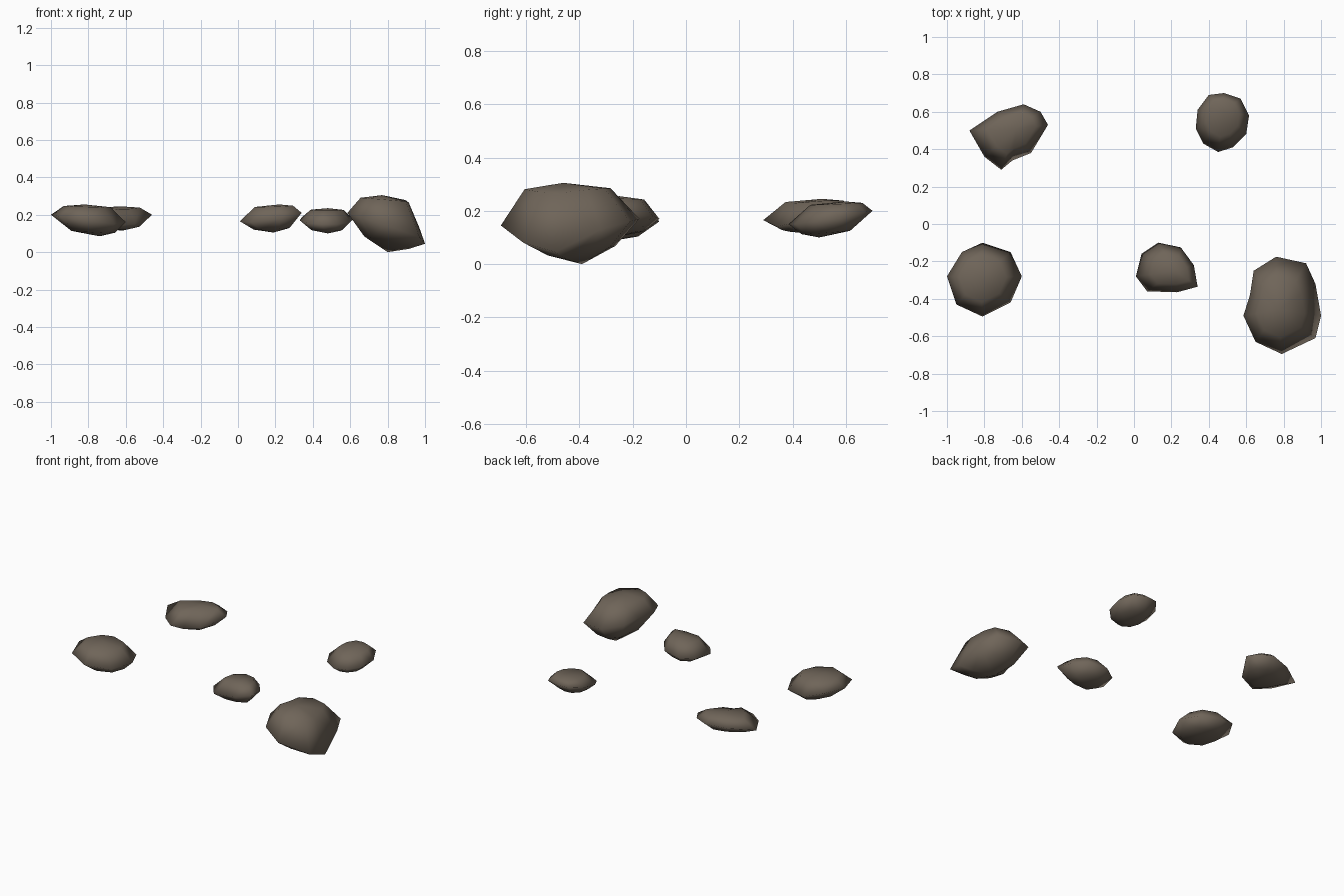
import bpy
import bmesh
from mathutils import Vector

cube = bpy.data.objects.get("Cube")
if cube:
    bpy.data.objects.remove(cube, do_unlink=True)

# Single stone colour
stone = bpy.data.materials.new("warm grey stone")
stone.use_nodes = True
colour = (0.16, 0.13, 0.10, 1)
stone.diffuse_color = colour
shader = stone.node_tree.nodes["Principled BSDF"]
shader.inputs["Base Color"].default_value = colour
shader.inputs["Roughness"].default_value = 0.9


def inset_ring(bm, rim, pole, inward, rise):
    """Ring between the rim and a pole, moved inward and vertically."""
    ring = []
    for point in rim:
        p = point.lerp(pole, inward)
        p.z = point.z + (pole.z - point.z) * rise
        ring.append(bm.verts.new(p))
    return ring


def bridge(bm, lower, upper):
    count = len(lower)
    for i in range(count):
        j = (i + 1) % count
        bm.faces.new((lower[i], lower[j], upper[j], upper[i]))


def cap(bm, ring, pole):
    tip = bm.verts.new(pole)
    for i, vert in enumerate(ring):
        bm.faces.new((vert, ring[(i + 1) % len(ring)], tip))


def make_rock(name, rim, crown, keel, rise=0.85, drop=0.75):
    """Faceted pebble: widest outline, a shoulder above and a belly below."""
    rim = [Vector(p) for p in rim]
    crown, keel = Vector(crown), Vector(keel)
    bm = bmesh.new()
    waist = [bm.verts.new(p) for p in rim]
    shoulder = inset_ring(bm, rim, crown, 0.38, rise)
    belly = inset_ring(bm, rim, keel, 0.42, drop)
    bridge(bm, waist, shoulder)
    bridge(bm, belly, waist)
    cap(bm, shoulder, crown)
    cap(bm, belly, keel)
    bmesh.ops.triangulate(bm, faces=bm.faces[:])
    bmesh.ops.recalc_face_normals(bm, faces=bm.faces[:])
    for face in bm.faces:
        face.smooth = True
    mesh = bpy.data.meshes.new(name)
    bm.to_mesh(mesh)
    bm.free()
    mesh.materials.append(stone)
    rock = bpy.data.objects.new(name, mesh)
    bpy.context.collection.objects.link(rock)
    return rock


# Round rock, front right
make_rock("round_rock", [
    (-0.81, -0.10, 0.16), (-0.92, -0.15, 0.19), (-1.0, -0.28, 0.20),
    (-0.95, -0.43, 0.19), (-0.81, -0.495, 0.17), (-0.66, -0.42, 0.15),
    (-0.60, -0.28, 0.16), (-0.66, -0.15, 0.15),
], crown=(-0.82, -0.29, 0.255), keel=(-0.74, -0.29, 0.085))

# Wedge rock, back right
make_rock("wedge_rock", [
    (-0.88, 0.50, 0.18), (-0.73, 0.60, 0.19), (-0.59, 0.64, 0.20),
    (-0.50, 0.60, 0.20), (-0.46, 0.53, 0.20), (-0.55, 0.38, 0.15),
    (-0.65, 0.34, 0.14), (-0.71, 0.29, 0.165), (-0.80, 0.36, 0.17),
], crown=(-0.63, 0.51, 0.245), keel=(-0.62, 0.46, 0.115))

# Small rock, front centre
make_rock("small_rock", [
    (0.13, -0.10, 0.17), (0.04, -0.16, 0.165), (0.01, -0.28, 0.165),
    (0.07, -0.36, 0.16), (0.23, -0.365, 0.18), (0.34, -0.335, 0.21),
    (0.32, -0.22, 0.19), (0.25, -0.125, 0.18),
], crown=(0.22, -0.25, 0.255), keel=(0.19, -0.25, 0.105))

# Oval rock, back left
make_rock("oval_rock", [
    (0.48, 0.70, 0.20), (0.40, 0.69, 0.20), (0.34, 0.61, 0.185),
    (0.33, 0.51, 0.17), (0.37, 0.43, 0.155), (0.45, 0.385, 0.15),
    (0.53, 0.41, 0.15), (0.60, 0.48, 0.16), (0.615, 0.58, 0.175),
    (0.57, 0.67, 0.195),
], crown=(0.48, 0.60, 0.235), keel=(0.48, 0.50, 0.10))

# Large rock, front left
make_rock("large_rock", [
    (0.76, -0.175, 0.17), (0.64, -0.25, 0.20), (0.62, -0.38, 0.21),
    (0.585, -0.49, 0.21), (0.65, -0.63, 0.19), (0.79, -0.695, 0.145),
    (0.97, -0.61, 0.08), (1.0, -0.49, 0.045), (0.97, -0.32, 0.13),
    (0.92, -0.21, 0.16),
], crown=(0.77, -0.46, 0.305), keel=(0.80, -0.39, 0.0), drop=0.6)
